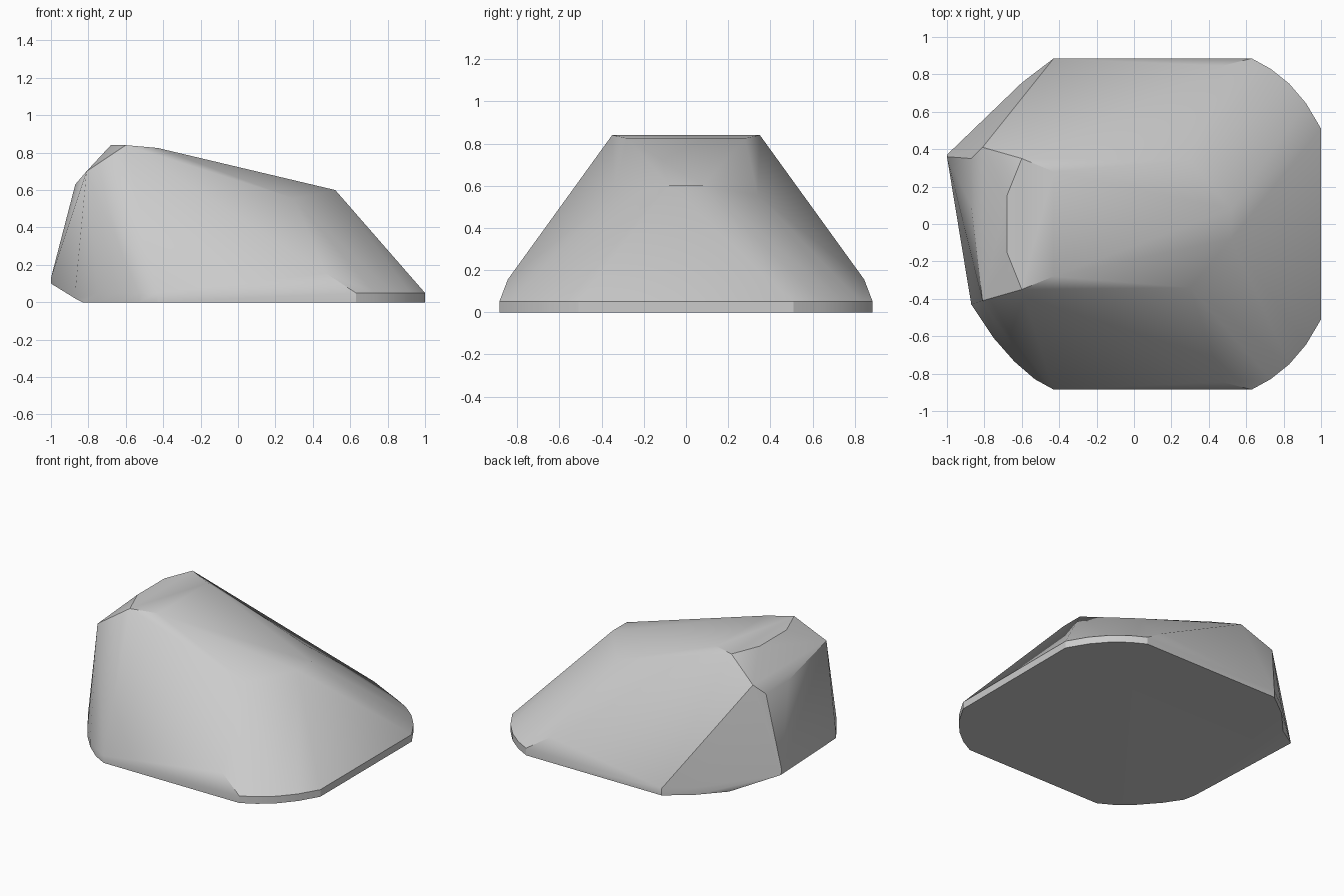
import bpy, bmesh, math

cube = bpy.data.objects.get("Cube")
if cube:
    bpy.data.objects.remove(cube, do_unlink=True)

stone = bpy.data.materials.new("stone grey")
stone.use_nodes = True
grey = (0.6, 0.6, 0.6, 1)
stone.diffuse_color = grey
stone.node_tree.nodes["Principled BSDF"].inputs["Base Color"].default_value = grey

RIM = 0.05


def both_sides(points):
    """Repeat each point on the front and back side."""
    return [(x, s * y, z) for x, y, z in points for s in (-1, 1)]


def rim(outline):
    """Give a plan outline a short vertical edge at ground level."""
    return [(x, y, z) for x, y in outline for z in (0, RIM)]


# Crest, sloping ridge, ridge end and shoulders
corners = both_sides([
    (-0.68, 0.15, 0.84), (-0.6, 0.35, 0.84), (-0.43, 0.28, 0.825),
    (0.52, 0.08, 0.6), (0.3, 0.34, 0.555), (0.47, 0.845, 0.155),
    (-0.81, 0.41, 0.7),
])

# Base: straight sides with rounded right corners
right_corner = [(-0.43, 0.885), (0.63, 0.885), (0.73, 0.83), (0.83, 0.75),
                (0.92, 0.645), (1, 0.51)]
corners += rim([(x, s * y) for x, y in right_corner for s in (-1, 1)])

# Rounded front left corner and chipped back left corner
corners += rim([(-0.53, -0.83), (-0.64, -0.735), (-0.75, -0.61)])
corners += rim([(-0.6, 0.755)])
corners += [(-0.83, -0.49, 0), (-0.75, 0.59, 0),
            (-0.87, -0.43, 0.02), (-0.87, -0.43, 0.06),
            (-1, 0.37, 0.1), (-1, 0.36, 0.13)]

# Slanted left face
corners += [(-0.87, 0.1, 0.63), (-0.87, 0.35, 0.63)]

# Wrap the corners in a tight faceted skin
bm = bmesh.new()
for co in corners:
    bm.verts.new(co)
bmesh.ops.convex_hull(bm, input=bm.verts[:])
bmesh.ops.delete(bm, geom=[v for v in bm.verts if not v.link_faces], context='VERTS')
bmesh.ops.dissolve_limit(bm, angle_limit=math.radians(0.5),
                         verts=bm.verts[:], edges=bm.edges[:])
bmesh.ops.recalc_face_normals(bm, faces=bm.faces[:])

mesh = bpy.data.meshes.new("boulder")
bm.to_mesh(mesh)
bm.free()
mesh.materials.append(stone)
boulder = bpy.data.objects.new("boulder", mesh)
bpy.context.collection.objects.link(boulder)

# Soften shallow creases, keep the sharp ones
bpy.ops.object.select_all(action='DESELECT')
boulder.select_set(True)
bpy.context.view_layer.objects.active = boulder
bpy.ops.object.shade_smooth_by_angle(angle=math.radians(28))
